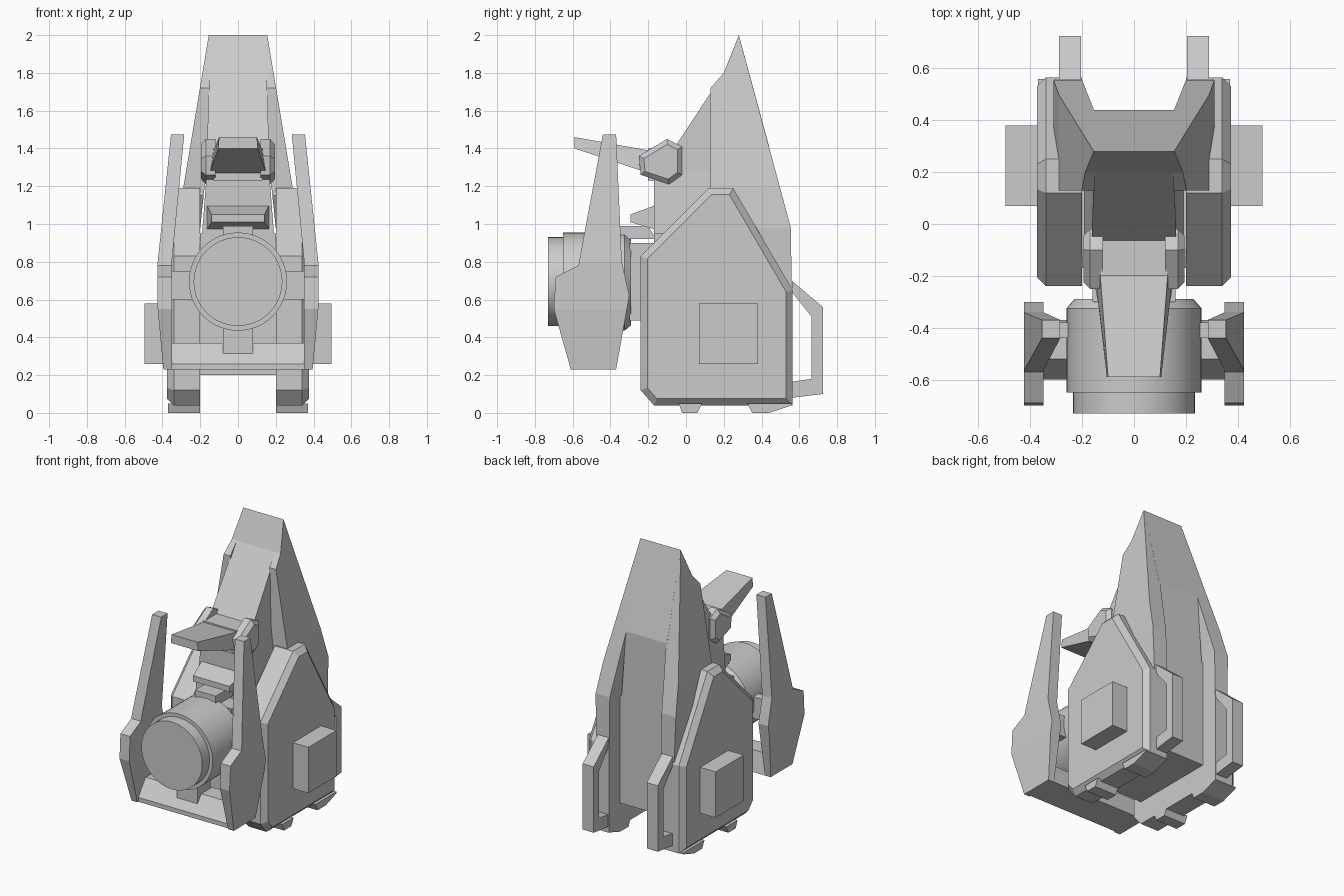
import bpy
import bmesh
from math import radians
from mathutils import Vector

default_cube = bpy.data.objects.get("Cube")
if default_cube:
    bpy.data.objects.remove(default_cube)

# Single hull colour
hull_grey = bpy.data.materials.new("hull grey")
hull_grey.use_nodes = True
hull_colour = (0.6, 0.6, 0.6, 1)
hull_grey.diffuse_color = hull_colour
hull_grey.node_tree.nodes["Principled BSDF"].inputs["Base Color"].default_value = hull_colour


def finish(name, mesh_data, mirrored=False):
    bmesh.ops.recalc_face_normals(mesh_data, faces=mesh_data.faces)
    mesh = bpy.data.meshes.new(name)
    mesh_data.to_mesh(mesh)
    mesh_data.free()
    mesh.materials.append(hull_grey)
    part = bpy.data.objects.new(name, mesh)
    bpy.context.collection.objects.link(part)
    if mirrored:
        part.modifiers.new("Mirror", "MIRROR").use_mirror_merge = False
    return part


def width_at(stops, height):
    """Interpolate x through (height, x) stops listed from low to high."""
    if height <= stops[0][0]:
        return stops[0][1]
    for (low, start), (high, end) in zip(stops, stops[1:]):
        if height <= high:
            return start + (end - start) * (height - low) / (high - low)
    return stops[-1][1]


def slab(name, profile, inner, outer, mirrored=True, chamfer=0):
    """Extrude a (y, z) profile across x; sides may follow height stops."""
    inner = inner if isinstance(inner, list) else [(0, inner)]
    outer = outer if isinstance(outer, list) else [(0, outer)]
    bm = bmesh.new()
    near = [bm.verts.new((0, y, z)) for y, z in profile]
    far = [bm.verts.new((1, y, z)) for y, z in profile]
    bm.faces.new(near)
    cap = bm.faces.new(far)
    count = len(profile)
    for i in range(count):
        j = (i + 1) % count
        bm.faces.new((near[i], near[j], far[j], far[i]))
    rim = list(cap.edges)
    # Cut at each stop so every side panel stays planar
    if not chamfer:
        for height in {stop[0] for stop in inner + outer}:
            bmesh.ops.bisect_plane(bm, geom=bm.verts[:] + bm.edges[:] + bm.faces[:],
                                   plane_co=(0, 0, height), plane_no=(0, 0, 1))
    for vert in bm.verts:
        stops = outer if vert.co.x > 0.5 else inner
        vert.co.x = width_at(stops, vert.co.z)
    if chamfer:
        bmesh.ops.recalc_face_normals(bm, faces=bm.faces)
        bmesh.ops.bevel(bm, geom=rim, offset=chamfer, segments=1,
                        affect='EDGES', clamp_overlap=True)
    return finish(name, bm, mirrored)


def box(name, low, high, mirrored=False):
    bm = bmesh.new()
    bmesh.ops.create_cube(bm, size=1)
    low, high = Vector(low), Vector(high)
    for vert in bm.verts:
        vert.co = (low + high) / 2 + vert.co * (high - low)
    return finish(name, bm, mirrored)


def taper(name, sections):
    """Join cross-sections given as (y, bottom half width, top half width, bottom, top)."""
    bm = bmesh.new()
    rings = []
    for y, wide, narrow, bottom, top in sections:
        corners = ((-wide, bottom), (wide, bottom), (narrow, top), (-narrow, top))
        rings.append([bm.verts.new((x, y, z)) for x, z in corners])
    for first, second in zip(rings, rings[1:]):
        for i in range(4):
            j = (i + 1) % 4
            bm.faces.new((first[i], first[j], second[j], second[i]))
    bm.faces.new(rings[0])
    bm.faces.new(rings[-1])
    return finish(name, bm)


# Central hull and the tall spire
box("lower_hull", (-.2, -.17, .2), (.2, .44, .95))
core_side = [(.95, .19), (1.28, .165), (1.8, .155)]
slab("spire_core", [(-.17, .9), (-.17, 1.24), (.2, 1.8), (.28, 2), (.44, 1.41), (.44, .9)],
     [(z, -x) for z, x in core_side], core_side, mirrored=False)
slab("spire_flank", [(.13, 1.15), (.13, 1.72), (.2, 1.8), (.28, 2), (.555, .98), (.56, .64), (.25, 1.15)],
     [(.98, .2), (1.45, .15)], [(.64, .3), (.98, .31), (1.19, .29), (2, .155)])

# Side pods with feet, side boxes and rear handles
slab("side_pod", [(-.24, .83), (-.24, .12), (-.17, .04), (.565, .04), (.565, .65), (.25, 1.19), (.12, 1.19)],
     .2, .375, chamfer=.035)
slab("front_foot", [(-.04, .05), (-.02, 0), (.06, 0), (.085, .05)], .2, .37)
slab("rear_foot", [(.325, .05), (.35, 0), (.44, 0), (.56, .04), (.56, .05)], .2, .37)
box("side_box", (.36, .07, .26), (.495, .38, .58), mirrored=True)
slab("rear_handle", [(.56, .7), (.725, .56), (.725, .1), (.56, .08), (.56, .165), (.665, .18), (.665, .51), (.56, .64)],
     .205, .29)

# Head with raised snout and the chin lip below it
slab("head_cheek", [(-.25, 1.36), (-.1, 1.45), (-.02, 1.41), (-.02, 1.26), (-.09, 1.21), (-.24, 1.26)],
     .12, .195, chamfer=.025)
box("head_block", (-.13, -.2, 1.23), (.13, 0, 1.4))
taper("snout", [(-.59, .105, .1, 1.4, 1.46), (-.2, .15, .13, 1.27, 1.39), (-.08, .15, .13, 1.25, 1.37)])
taper("chin_lip", [(-.295, .14, .14, 1.01, 1.05), (-.16, .165, .165, .97, 1.1)])

# Front drum and its mounts
bm = bmesh.new()
drum_profile = [(-.29, .23), (-.325, .26), (-.65, .26), (-.65, .235), (-.73, .235)]
rings = []
for y, radius in drum_profile:
    ring = bmesh.ops.create_circle(bm, segments=48, radius=radius)["verts"]
    for vert in ring:
        vert.co = (vert.co.x, y, vert.co.y + .695)
    rings.append(ring)
for first, second in zip(rings, rings[1:]):
    for i in range(len(first)):
        j = (i + 1) % len(first)
        bm.faces.new((first[i], first[j], second[j], second[i]))
bm.faces.new(rings[0])
bm.faces.new(rings[-1])
drum = finish("front_drum", bm)
bpy.context.view_layer.objects.active = drum
drum.select_set(True)
bpy.ops.object.shade_smooth_by_angle(angle=radians(30))
box("drum_mount", (-.16, -.3, .49), (.16, -.16, .9))
slab("upper_bracket", [(-.36, .92), (-.36, .99), (-.2, .99), (-.16, .92)], -.08, .08, mirrored=False)
box("lower_strut", (-.08, -.56, .3), (.08, -.42, .46))

# Crossbar and upright arms
slab("crossbar", [(-.6, .23), (-.6, .26), (-.52, .37), (-.4, .37), (-.37, .23)], -.36, .36, mirrored=False)
slab("upright_arm", [(-.61, .23), (-.37, .23), (-.3, .62), (-.34, .8), (-.37, 1.475), (-.44, 1.475),
                     (-.57, .78), (-.69, .72), (-.7, .55)],
     [(.23, .35), (.8, .35), (1.47, .285)], [(.23, .395), (.55, .425), (.8, .425), (1.47, .355)])
box("arm_pivot", (.24, -.44, .6), (.36, -.38, .75), mirrored=True)
